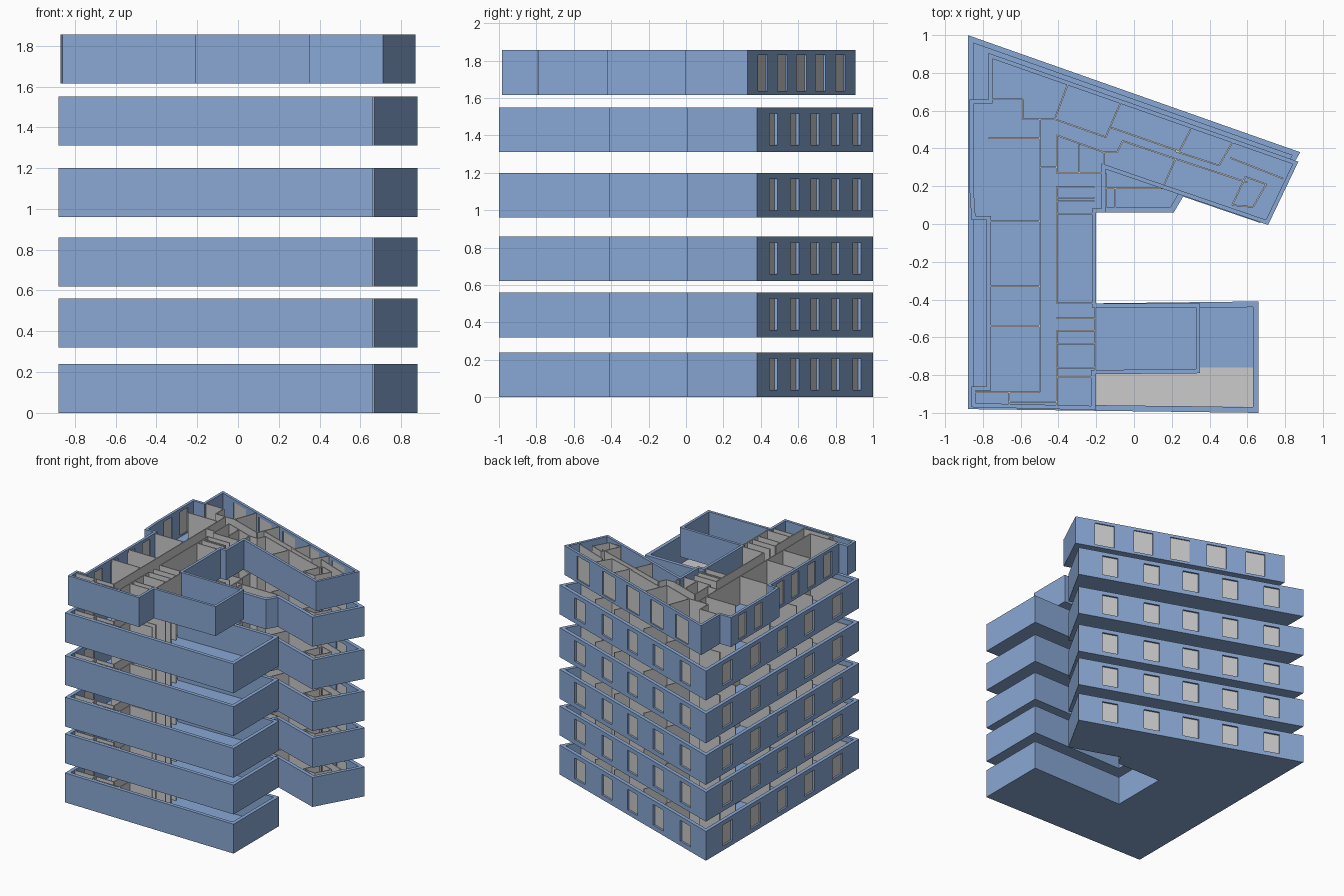
import bpy, bmesh, math
from mathutils import Vector, Matrix

if "Cube" in bpy.data.objects:
    bpy.data.objects.remove(bpy.data.objects["Cube"])

BLUE = bpy.data.materials.new("blue_wall")
BLUE.diffuse_color = (0.25, 0.39, 0.66, 1)
BLUE.use_nodes = True
BLUE.node_tree.nodes["Principled BSDF"].inputs["Base Color"].default_value = BLUE.diffuse_color

# Outlines, counter-clockwise
LOWER = [(-.88, -.98), (.66, -1), (.66, -.41), (-.2, -.42), (-.2, .06), (.21, .06),
         (.26, .145), (.67, .005), (.88, .38), (-.88, 1)]
TOP = [(-.86, -.97), (-.205, -.985), (-.205, -.795), (.35, -.79), (.35, -.42), (-.2, -.42),
       (-.2, .06), (-.15, .06), (-.15, .29), (.71, -.005), (.87, .33), (-.77, .905),
       (-.77, .66), (-.87, .66), (-.87, .17), (-.86, .02), (-.78, .02), (-.78, -.86), (-.86, -.86)]

# Room partitions as polylines
ROOMS = [
    [(-.77, .66), (-.59, .66), (-.59, .555), (-.42, .555), (-.345, .755)],
    [(-.5, .55), (-.5, -.89)],
    [(-.85, -.89), (-.5, -.89)],
    [(-.66, -.89), (-.66, -.955)], [(-.66, -.94), (-.41, -.94)],
    [(-.41, -.96), (-.41, -.57)],
    [(-.41, -.42), (-.41, .2)],
    [(-.5, .3), (-.41, .3)],
    [(-.41, .47), (-.41, .27), (-.16, .27), (-.16, .38), (-.41, .47)],
    [(-.29, .27), (-.29, .42)],
    [(-.42, .555), (-.15, .46), (-.07, .645)],
    [(-.12, .51), (.24, .385), (.3, .5)],
    [(-.16, .38), (-.09, .38), (-.06, .44), (.22, .345), (.16, .21)],
    [(.22, .385), (.45, .31), (.52, .43)],
    [(.22, .345), (.6, .22)], [(.51, .35), (.79, .24)],
    [(.59, .25), (.7, .21), (.63, .09), (.52, .1), (.59, .25)],
]
ROOMS += [[(-.77, y), (-.5, y)] for y in (.455, .015, -.33, -.54)]
ROOMS += [[(-.41, y), (-.21, y)] for y in
          (.195, .14, .12, .055, -.42, -.5, -.565, -.635, -.76, -.81)]
LINK = [[(-.15, .27), (-.15, .08)], [(-.15, .19), (.22, .19)], [(-.1, .19), (-.1, .08)]]


def finish(bm, name, mat=None):
    bmesh.ops.recalc_face_normals(bm, faces=bm.faces)
    me = bpy.data.meshes.new(name)
    bm.to_mesh(me)
    bm.free()
    ob = bpy.data.objects.new(name, me)
    bpy.context.collection.objects.link(ob)
    if mat:
        me.materials.append(mat)
    return ob


def inset(poly, d):
    """Mitred inward offset of a counter-clockwise outline."""
    out, n = [], len(poly)
    for i in range(n):
        a, b, c = (Vector(poly[(i + k) % n]) for k in (-1, 0, 1))
        e, f = (b - a).normalized(), (c - b).normalized()
        n1, n2 = Vector((-e.y, e.x)), Vector((-f.y, f.x))
        out.append(b + (n1 + n2) * d / (1 + n1.dot(n2)))
    return out


def ring(name, poly, d, z0, z1):
    bm = bmesh.new()
    loops = [[bm.verts.new((p[0], p[1], z)) for p in pts]
             for pts, z in ((poly, z0), (poly, z1), (inset(poly, d), z1), (inset(poly, d), z0))]
    n = len(poly)
    for k in range(4):
        A, B = loops[k], loops[(k + 1) % 4]
        for i in range(n):
            j = (i + 1) % n
            bm.faces.new((A[i], A[j], B[j], B[i]))
    return finish(bm, name, BLUE)


def plate(name, poly, z0, z1, mat=None):
    bm = bmesh.new()
    f = bm.faces.new([bm.verts.new((p[0], p[1], z0)) for p in poly])
    r = bmesh.ops.extrude_face_region(bm, geom=[f])
    bmesh.ops.translate(bm, vec=(0, 0, z1 - z0),
                        verts=[v for v in r["geom"] if isinstance(v, bmesh.types.BMVert)])
    return finish(bm, name, mat)


def box_along(bm, a, b, thick, z0, z1):
    """Box centred on the line a-b."""
    a, b = Vector(a), Vector(b)
    d, m = b - a, (a + b) / 2
    bmesh.ops.create_cube(bm, size=1, matrix=Matrix.Translation((m.x, m.y, (z0 + z1) / 2))
                          @ Matrix.Rotation(math.atan2(d.y, d.x), 4, 'Z')
                          @ Matrix.Diagonal((d.length, thick, z1 - z0, 1)))


def windows(bm, spots, thick, depth, z0, z1):
    """spots: (edge start, edge end, centre fraction, width); depth is measured inward."""
    for a, b, t, w in spots:
        a, b = Vector(a), Vector(b)
        d = (b - a).normalized()
        c = a.lerp(b, t) + Vector((-d.y, d.x)) * depth
        box_along(bm, c - d * w / 2, c + d * w / 2, thick, z0, z1)


def storey(i, z, top):
    tag = f"storey_{i + 1}_"
    poly, th = (TOP, .022) if top else (LOWER, .03)
    h = .24
    fr = (.14, .325, .5, .675, .86)
    if top:
        spots = [(TOP[10], TOP[11], t, .16) for t in fr]
        spots += [(TOP[13], TOP[14], t, .1) for t in (.3, .72)]
        spots += [(TOP[16], TOP[17], t, .1) for t in (.14, .36, .6, .84)]
        w0, w1 = z + .022, z + .215
    else:
        spots = [(LOWER[8], LOWER[9], t, .13) for t in fr]
        spots += [(LOWER[9], LOWER[0], t, .13) for t in fr]
        w0, w1 = z + .038, z + .207
    # outer wall with window openings
    wall = ring(tag + "outer_wall", poly, th, z, z + h)
    bm = bmesh.new()
    windows(bm, spots, th * 3, th / 2, w0, w1)
    cutter = finish(bm, "window_cutter")
    mod = wall.modifiers.new("openings", 'BOOLEAN')
    mod.object, mod.operation, mod.solver = cutter, 'DIFFERENCE', 'EXACT'
    dg = bpy.context.evaluated_depsgraph_get()
    me = bpy.data.meshes.new_from_object(wall.evaluated_get(dg))
    wall.modifiers.clear()
    wall.data = me
    bpy.data.objects.remove(cutter)
    # recessed window panes
    bm = bmesh.new()
    windows(bm, spots, .006, th * .6, w0, w1)
    finish(bm, tag + "window_panes")
    # floor slab
    plate(tag + "floor", inset(poly, th), z, z + .01, BLUE)
    # partitions
    bm = bmesh.new()
    for line in ROOMS + ([] if top else LINK):
        for a, b in zip(line, line[1:]):
            box_along(bm, a, b, .008, z + .01, z + h - .004)
    if top:
        box_along(bm, (-.205, -.79), (-.205, -.42), .008, z + .01, z + h - .004)
    finish(bm, tag + "partitions")
    # grey floor strip in the front wing
    if not top:
        plate(tag + "grey_floor", [(-.2, -.96), (.63, -.968), (.63, -.76), (-.2, -.76)],
              z + .01, z + .014)


for i, z in enumerate((0, .32, .62, .96, 1.31, 1.615)):
    storey(i, z, i == 5)
